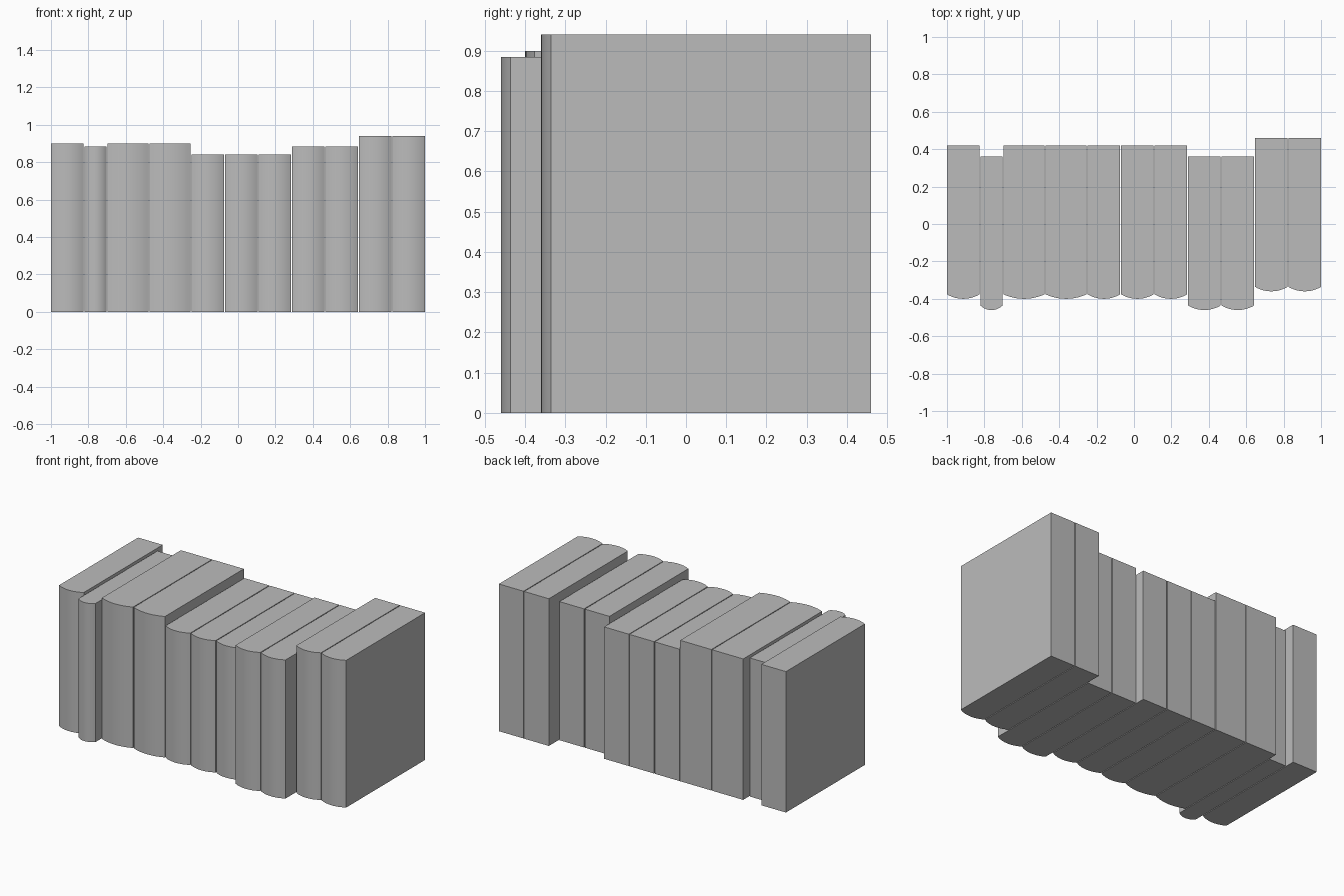
import bpy, bmesh, math

cube = bpy.data.objects.get("Cube")
if cube:
    bpy.data.objects.remove(cube, do_unlink=True)

grey = bpy.data.materials.new("plain grey")
grey.use_nodes = True
grey.diffuse_color = (0.5, 0.5, 0.5, 1)
grey.node_tree.nodes["Principled BSDF"].inputs["Base Color"].default_value = (0.5, 0.5, 0.5, 1)

GAP, DEPTH, BULGE, STEPS = 0.005, 0.796, 0.024, 12


def make_book(name, x, width, height, back):
    """Upright block with an arched spine facing the front."""
    front = back - DEPTH
    half = width / 2
    radius = (half ** 2 + BULGE ** 2) / (2 * BULGE)
    sweep = math.asin(half / radius)
    outline = [(x + width, back), (x, back)]
    for i in range(STEPS + 1):
        a = sweep * (2 * i / STEPS - 1)
        outline.append((x + half + radius * math.sin(a),
                        front - BULGE + radius * (1 - math.cos(a))))
    bm = bmesh.new()
    base = bm.faces.new([bm.verts.new((px, py, 0)) for px, py in outline])
    top = bmesh.ops.extrude_face_region(bm, geom=[base])["geom"]
    bmesh.ops.translate(bm, vec=(0, 0, height),
                        verts=[v for v in top if isinstance(v, bmesh.types.BMVert)])
    bmesh.ops.recalc_face_normals(bm, faces=bm.faces)
    mesh = bpy.data.meshes.new(name)
    bm.to_mesh(mesh)
    bm.free()
    mesh.materials.append(grey)
    book = bpy.data.objects.new(name, mesh)
    bpy.context.collection.objects.link(book)
    bpy.ops.object.select_all(action="DESELECT")
    book.select_set(True)
    bpy.context.view_layer.objects.active = book
    bpy.ops.object.shade_smooth_by_angle(angle=math.radians(30))


# Runs of matching books, right to left: name, count, width, height, back edge
runs = [
    ("end_book", 1, 0.174, 0.90, 0.42),
    ("thin_book", 1, 0.118, 0.885, 0.36),
    ("wide_book", 2, 0.22, 0.90, 0.42),
    ("short_book", 3, 0.174, 0.842, 0.42),
    ("forward_book", 2, 0.174, 0.885, 0.36),
    ("tall_book", 2, 0.174, 0.94, 0.46),
]
x = -1.0
for name, count, width, height, back in runs:
    for n in range(count):
        make_book(f"{name}_{n + 1}", x, width, height, back)
        x += width + GAP
